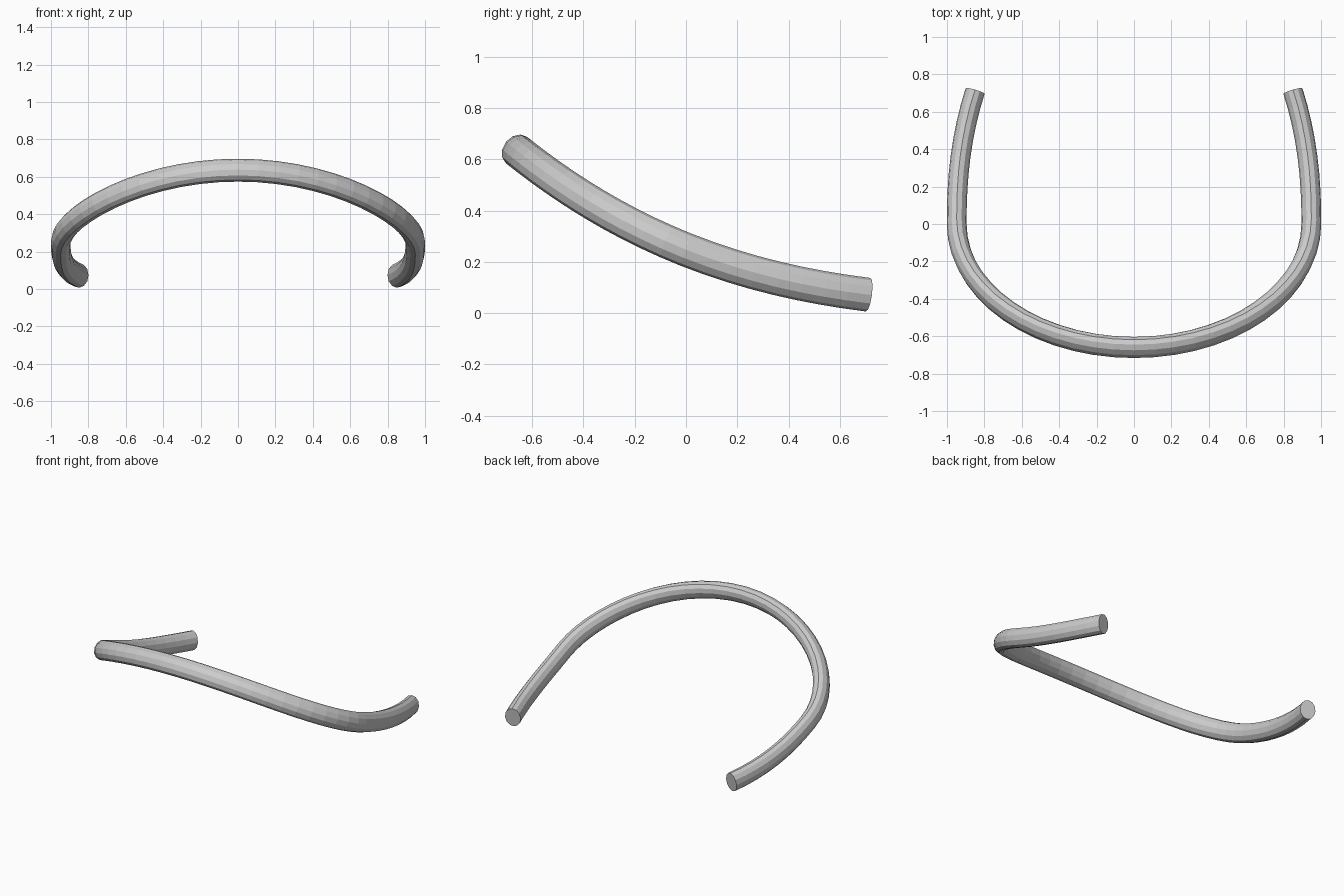
import bpy, bmesh
from math import sin, cos, pi
from mathutils import Vector

if "Cube" in bpy.data.objects:
    bpy.data.objects.remove(bpy.data.objects["Cube"])

SIDES = 12
HALF_W, HALF_H = 0.053, 0.066


def height(y):
    return 0.2475 - 0.398 * y + 0.251 * y**2 - 0.0546 * y**3


def slope(y):
    return -0.398 + 0.502 * y - 0.1638 * y**2


# Centre line: elliptical front bow, then arms curving gently inward
right = [(0.948 - 0.098 * (i / 8) ** 2.3, 0.71 * i / 8) for i in range(8, 0, -1)]
bow = [(0.948 * cos(pi * i / 28), -0.66 * sin(pi * i / 28)) for i in range(29)]
left = [(-x, y) for x, y in reversed(right)]
path = [Vector((x, y, height(y))) for x, y in right + bow + left]

# Sweep an oval section along the centre line
bm = bmesh.new()
rings = []
for i, p in enumerate(path):
    t = (path[min(i + 1, len(path) - 1)] - path[max(i - 1, 0)]).normalized()
    n = Vector((0, -slope(p.y), 1))
    n = (n - t * n.dot(t)).normalized()
    s = t.cross(n)
    ring = []
    for k in range(SIDES):
        a = 2 * pi * k / SIDES
        ring.append(bm.verts.new(p + s * HALF_W * cos(a) + n * HALF_H * sin(a)))
    rings.append(ring)
for r0, r1 in zip(rings, rings[1:]):
    for k in range(SIDES):
        j = (k + 1) % SIDES
        bm.faces.new((r0[k], r0[j], r1[j], r1[k]))

# End caps
bm.faces.new(rings[0])
bm.faces.new(rings[-1])
bmesh.ops.recalc_face_normals(bm, faces=bm.faces)

mesh = bpy.data.meshes.new("curved_tube")
bm.to_mesh(mesh)
bm.free()
bpy.context.collection.objects.link(bpy.data.objects.new("curved_tube", mesh))
